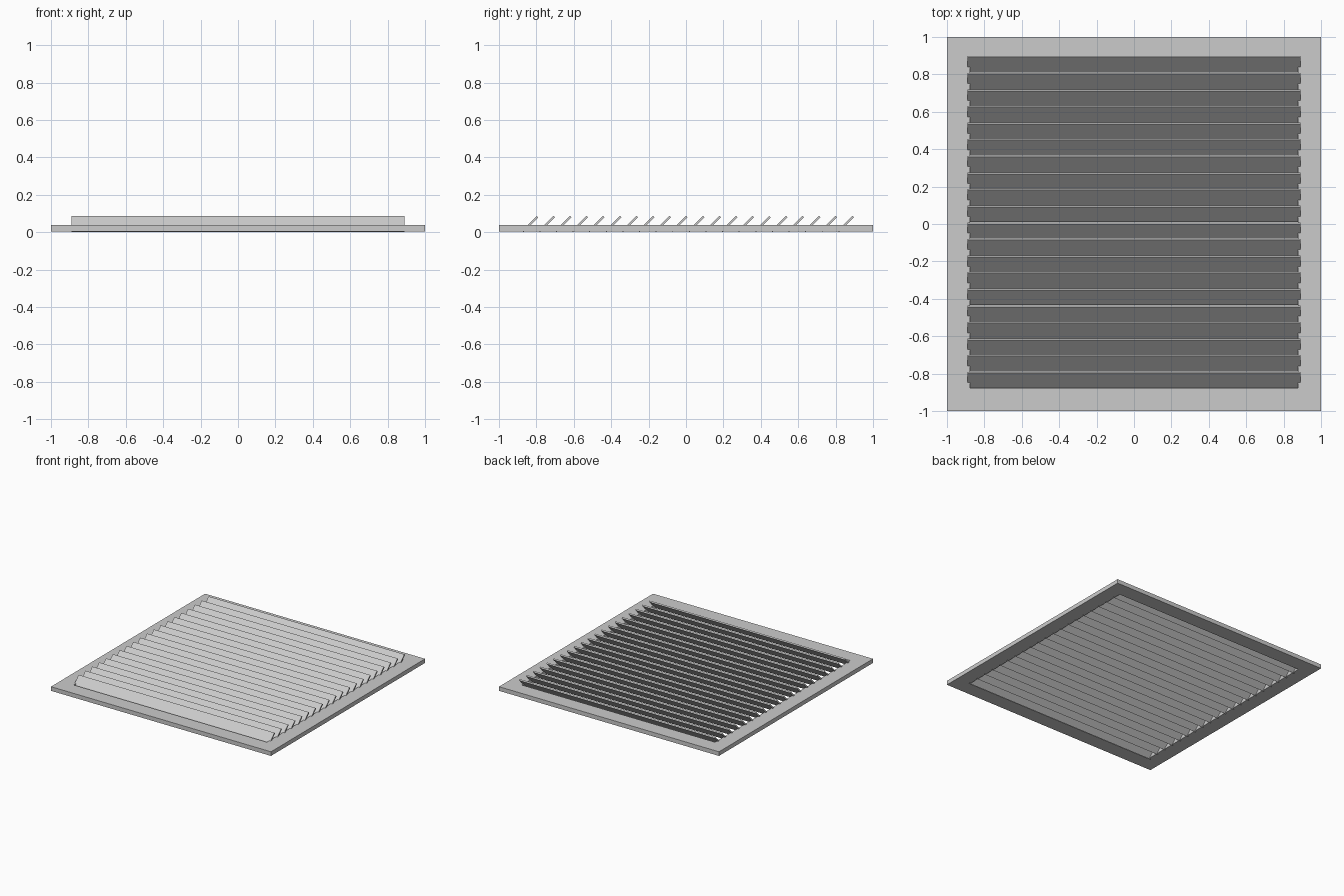
import bpy, bmesh

if "Cube" in bpy.data.objects:
    bpy.data.objects.remove(bpy.data.objects["Cube"])

def prism(name, profile, half_x):
    # Extrude a closed (y, z) profile along x
    bm = bmesh.new()
    face = bm.faces.new([bm.verts.new((-half_x, y, z)) for y, z in profile])
    ext = bmesh.ops.extrude_face_region(bm, geom=[face])
    moved = [g for g in ext["geom"] if isinstance(g, bmesh.types.BMVert)]
    bmesh.ops.translate(bm, verts=moved, vec=(2 * half_x, 0, 0))
    bmesh.ops.recalc_face_normals(bm, faces=bm.faces)
    me = bpy.data.meshes.new(name)
    bm.to_mesh(me)
    bm.free()
    ob = bpy.data.objects.new(name, me)
    bpy.context.collection.objects.link(ob)
    return ob

def frame(name, outer, inner, z0, z1):
    # Square ring with a square opening
    bm = bmesh.new()
    corners = [(-1, -1), (1, -1), (1, 1), (-1, 1)]
    o, i = [[bm.verts.new((x * s, y * s, z0)) for x, y in corners] for s in (outer, inner)]
    faces = [bm.faces.new((o[k], o[(k + 1) % 4], i[(k + 1) % 4], i[k])) for k in range(4)]
    ext = bmesh.ops.extrude_face_region(bm, geom=faces)
    moved = [g for g in ext["geom"] if isinstance(g, bmesh.types.BMVert)]
    bmesh.ops.translate(bm, verts=moved, vec=(0, 0, z1 - z0))
    bmesh.ops.recalc_face_normals(bm, faces=bm.faces)
    me = bpy.data.meshes.new(name)
    bm.to_mesh(me)
    bm.free()
    bpy.context.collection.objects.link(bpy.data.objects.new(name, me))

# Flat border frame
frame("vent_frame", 1.0, 0.878, 0.004, 0.038)

# Louvre slats: thin boards tilted 45 degrees, rising to the back
SIZE, T, COUNT, PITCH, START = 0.088, 0.008, 20, 0.0888, -0.878
for n in range(COUNT):
    y = START + n * PITCH
    prism(f"louvre_slat_{n + 1:02d}",
          [(y, T), (y + T, 0), (y + SIZE, SIZE - T), (y + SIZE - T, SIZE)], 0.89)
